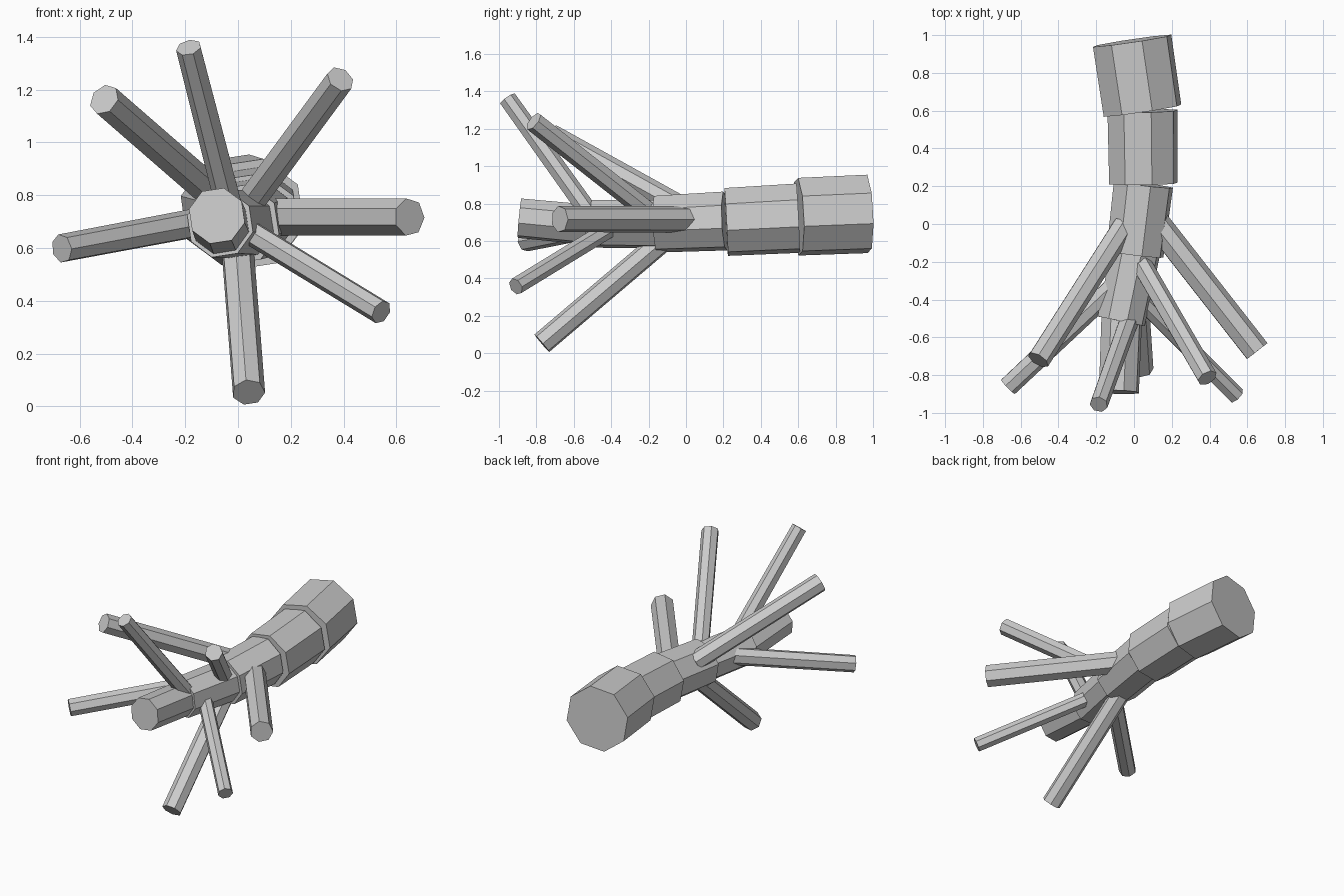
import bpy, math
from mathutils import Vector


def limb(name, start, end, r0, r1, sides, turn=0.0):
    """Flat-faced tapered prism running from start to end."""
    a, b = Vector(start), Vector(end)
    d = (b - a).normalized()
    side = d.cross(Vector((0, 0, 1))).normalized()
    up = side.cross(d)
    verts = []
    for p, r in ((a, r0), (b, r1)):
        for i in range(sides):
            t = turn + 2 * math.pi * i / sides
            verts.append(p + r * (math.sin(t) * side + math.cos(t) * up))
    n = sides
    faces = [(i, i + n, (i + 1) % n + n, (i + 1) % n) for i in range(n)]
    faces += [tuple(range(n)), tuple(reversed(range(n, 2 * n)))]
    me = bpy.data.meshes.new(name)
    me.from_pydata(verts, [], faces)
    me.update()
    ob = bpy.data.objects.new(name, me)
    bpy.context.collection.objects.link(ob)
    return ob


# Trunk: overlapping octagonal sections, thick at the back, thin at the front
trunk = [
    ((-0.01, 0.97, 0.745), (0.045, 0.60, 0.730), 0.216, 0.214),
    ((0.045, 0.60, 0.722), (0.050, 0.215, 0.702), 0.191, 0.187),
    ((0.050, 0.21, 0.707), (0.005, -0.16, 0.690), 0.162, 0.156),
    ((0.012, -0.13, 0.690), (-0.068, -0.515, 0.692), 0.134, 0.131),
    ((-0.065, -0.50, 0.685), (-0.08, -0.89, 0.722), 0.111, 0.109),
]
for i, (s, e, r0, r1) in enumerate(trunk):
    limb(f"trunk_section_{i + 1}", s, e, r0, r1, 8, math.pi / 8 + 0.15)

# Branches: seven-sided rods fanning out towards the front
branches = [
    ((-0.02, -0.49, 0.71), (-0.187, -0.955, 1.36), 0.053, 0.049),
    ((0.02, -0.18, 0.74), (0.388, -0.815, 1.24), 0.055, 0.055),
    ((-0.055, -0.01, 0.77), (-0.507, -0.72, 1.163), 0.062, 0.062),
    ((-0.02, -0.25, 0.72), (-0.668, -0.86, 0.598), 0.057, 0.055),
    ((-0.01, -0.02, 0.69), (0.04, -0.77, 0.053), 0.063, 0.063),
    ((-0.02, -0.35, 0.70), (0.543, -0.91, 0.357), 0.047, 0.047),
    ((0.06, 0.08, 0.716), (0.65, -0.675, 0.717), 0.072, 0.072),
]
for i, (s, e, r0, r1) in enumerate(branches):
    limb(f"branch_{i + 1}", s, e, r0, r1, 7, 0.2)
